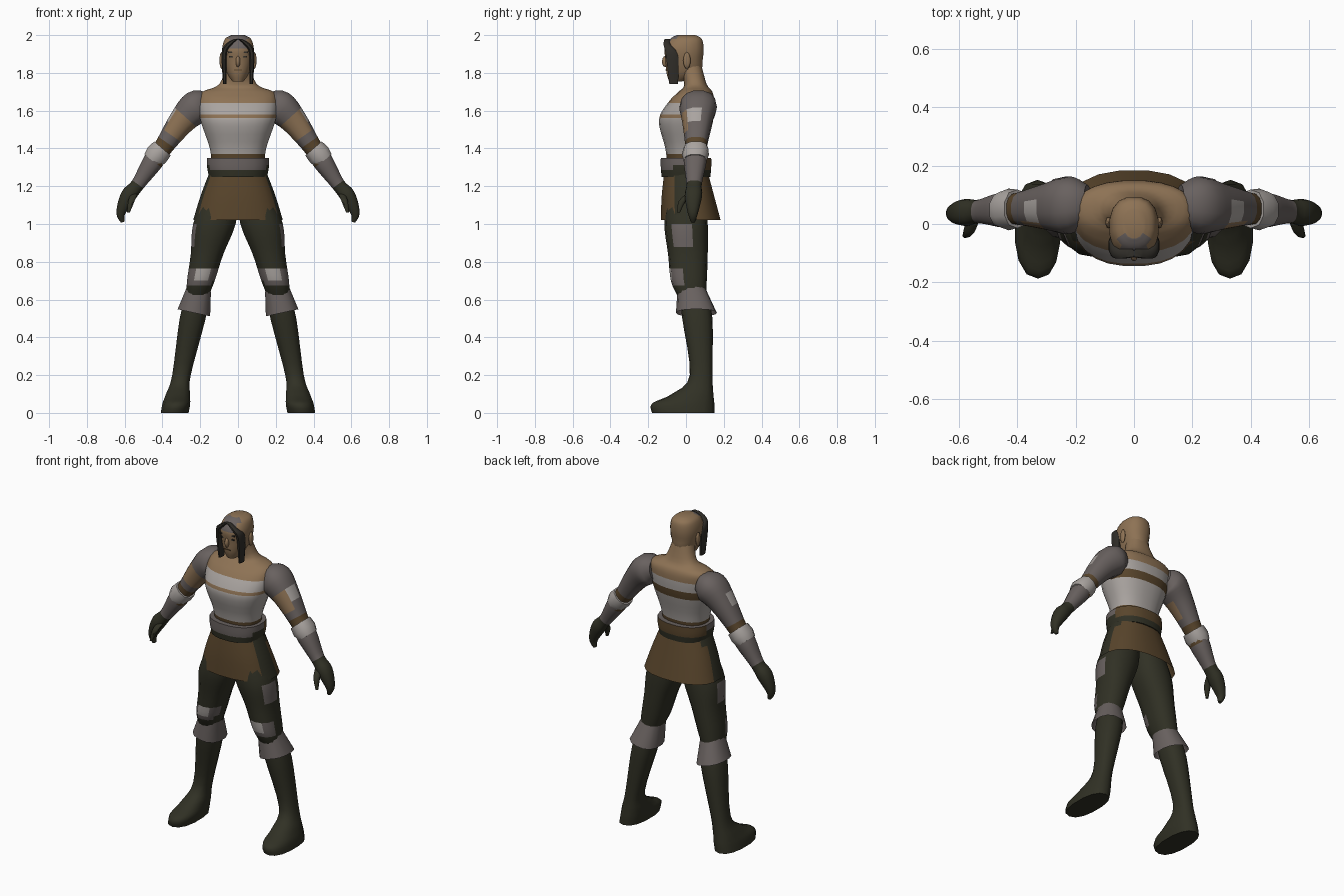
import bpy, bmesh, math
from mathutils import Matrix, Vector

cube = bpy.data.objects.get("Cube")
if cube:
    bpy.data.objects.remove(cube)


def material(name, *rgb):
    mat = bpy.data.materials.new(name)
    mat.use_nodes = True
    mat.diffuse_color = (*rgb, 1)
    shader = mat.node_tree.nodes["Principled BSDF"]
    shader.inputs["Base Color"].default_value = (*rgb, 1)
    return mat


MATERIALS = [
    material("skin", .27, .17, .09),
    material("light_cloth", .4, .37, .35),
    material("grey_cloth", .14, .12, .115),
    material("dark_green", .03, .03, .018),
    material("brown_leather", .1, .06, .025),
    material("dark_hair", .03, .027, .022),
]
SKIN, LIGHT, GREY, GREEN, BROWN, HAIR = range(len(MATERIALS))


def finish(name, bm, colour, side):
    """Colour the faces of a left-hand part, flip it to its side, shade it."""
    bmesh.ops.recalc_face_normals(bm, faces=bm.faces)
    for face in bm.faces:
        centre, normal = face.calc_center_median(), face.normal
        face.material_index = colour(centre, normal) if callable(colour) else colour
    if side < 0:
        bmesh.ops.scale(bm, verts=bm.verts, vec=(-1, 1, 1))
        bmesh.ops.reverse_faces(bm, faces=bm.faces)
    mesh = bpy.data.meshes.new(name)
    bm.to_mesh(mesh)
    bm.free()
    for mat in MATERIALS:
        mesh.materials.append(mat)
    part = bpy.data.objects.new(name, mesh)
    bpy.context.collection.objects.link(part)
    bpy.ops.object.select_all(action="DESELECT")
    part.select_set(True)
    bpy.context.view_layer.objects.active = part
    bpy.ops.object.shade_smooth_by_angle(angle=math.radians(50))


def spline(rings, steps):
    """Catmull-Rom curve through all the ring values."""
    padded = [rings[0], *rings, rings[-1]]
    result = []
    for a, b, c, d in zip(padded, padded[1:], padded[2:], padded[3:]):
        for step in range(steps):
            t = step / steps
            result.append([q + t * (r - p + t * (2*p - 5*q + 4*r - s + t * (3*q - p - 3*r + s))) / 2
                           for p, q, r, s in zip(a, b, c, d)])
    return result + [rings[-1]]


def loft(name, rings, colour, side=1, sides=14, steps=4, follow=False, caps=True, cuts=()):
    """Skin rings of (x, y, z, half width, half depth); follow tilts them along the path."""
    bm = bmesh.new()
    rings = spline(rings, steps)
    loops = []
    for i, (x, y, z, wide, deep) in enumerate(rings):
        across = Vector((1, 0, 0))
        if follow:
            before, after = rings[max(i - 1, 0)], rings[min(i + 1, len(rings) - 1)]
            across = Vector((before[2] - after[2], 0, after[0] - before[0])).normalized()
        loop = []
        for k in range(sides):
            turn = math.tau * (k + .5) / sides
            c, s = (math.copysign(abs(w) ** .85, w) for w in (math.cos(turn), math.sin(turn)))
            loop.append(bm.verts.new(Vector((x, y + deep * s, z)) + across * wide * c))
        loops.append(loop)
    for low, high in zip(loops, loops[1:]):
        for k in range(sides):
            bm.faces.new((low[k - 1], low[k], high[k], high[k - 1]))
    if caps:
        bm.faces.new(loops[0])
        bm.faces.new(loops[-1])
    for height in cuts:
        bmesh.ops.bisect_plane(bm, geom=[*bm.verts, *bm.edges, *bm.faces],
                               plane_co=(0, 0, height), plane_no=(0, 0, 1))
    finish(name, bm, colour, side)


def solid(name, make, centre, size, colour, side=1):
    """A primitive scaled to size and moved to centre."""
    bm = bmesh.new()
    make(bm)
    bm.transform(Matrix.Translation(centre) @ Matrix.Diagonal((*size, 1)))
    finish(name, bm, colour, side)


def box(bm):
    bmesh.ops.create_cube(bm, size=1)


def ball(bm):
    bmesh.ops.create_icosphere(bm, subdivisions=2, radius=.5)


def upright(*rows):
    return [(0, y, z, wide, deep) for z, y, wide, deep in rows]


def on_leg(*rows):
    """Rings centred on the outward line of the leg."""
    return [(.335 - .17 * z - .04 * z * z, y, z, wide, deep) for z, y, wide, deep in rows]


def on_arm(*rows):
    """Round rings that drift forward towards the hand."""
    return [(x, .08 - .07 * x, z, r, r * 1.1) for x, z, r in rows]


# Torso with a striped shirt
STRIPES = (1.37, 1.53, 1.56, 1.58, 1.64)


def shirt_colour(centre, normal):
    waist, back_low, low, high, top = STRIPES
    back = normal.y > .2
    if centre.z > top:
        return SKIN
    if centre.z < waist or (back and back_low < centre.z < high):
        return BROWN
    if low < centre.z < high:
        return SKIN
    return LIGHT


loft("torso", upright((1.3, 0, .14, .1), (1.4, 0, .15, .11), (1.55, 0, .2, .145),
                      (1.65, .03, .21, .12), (1.7, .05, .19, .09), (1.74, .05, .1, .06),
                      (1.85, .02, .06, .06)), shirt_colour, sides=24, cuts=STRIPES)


# Belt and skirt
def belt_colour(centre, normal):
    if centre.z < 1.28:
        return GREEN
    if normal.y > .3:
        return BROWN
    return GREEN if centre.x ** 2 > .02 and centre.z < 1.31 else GREY


def skirt_colour(centre, normal):
    return GREEN if abs(normal.x) > .8 and centre.y < .05 else BROWN


loft("belt", upright((1.25, 0, .155, .13), (1.3, 0, .165, .135), (1.35, 0, .165, .135)),
     belt_colour, sides=20)
loft("skirt", upright((1.28, 0, .15, .115), (1.15, .01, .2, .14), (1.02, .025, .24, .16)),
     skirt_colour, sides=20, caps=False)


# Head
def head_colour(centre, normal):
    fringe = centre.z > 1.93 and abs(centre.x) < .05 and centre.y < -.03
    nape = centre.z < 1.82 and centre.y > .03
    return GREY if fringe or nape else SKIN


loft("head", upright((1.755, -.055, .03, .035), (1.8, -.015, .06, .09), (1.87, -.01, .08, .1),
                     (1.93, -.01, .085, .105), (1.98, 0, .07, .085), (2, 0, .035, .05)),
     head_colour, sides=16)
solid("nose", ball, (0, -.11, 1.86), (.025, .035, .06), SKIN)
solid("mouth", box, (0, -.105, 1.815), (.04, .009, .005), BROWN)


# Sleeves, gloves and trousers
def arm_colour(centre, normal):
    along = centre.x - centre.z
    if along > -.68:
        return GREEN
    if -1.05 < along < -.9:
        return BROWN
    if -1.3 < along < -1.14 and normal.y < .3:
        return LIGHT if normal.x > .7 else SKIN
    return GREY


def trouser_colour(centre, normal):
    if .67 < centre.z < .77 and normal.y < -.3:
        return LIGHT if normal.y < -.95 and centre.z > .7 else GREY
    pocket = .87 < centre.z < 1 and normal.x > .8 and centre.y < .03
    return GREY if pocket else GREEN


for side, label in ((1, "left_"), (-1, "right_")):
    # Face and hair
    solid(label + "eye", box, (.03, -.103, 1.885), (.03, .009, .009), HAIR, side)
    solid(label + "eyebrow", box, (.03, -.105, 1.91), (.04, .009, .008), HAIR, side)
    solid(label + "ear", ball, (.088, .005, 1.865), (.02, .04, .09), SKIN, side)
    loft(label + "hair_lock", [(.01, -.1, 1.98, .012, .015), (.05, -.1, 1.95, .02, .02),
                               (.073, -.075, 1.9, .015, .035), (.07, -.065, 1.74, .01, .025)],
         HAIR, side, sides=8)

    # Arm and hand in one sweep, with cuff and thumb
    loft(label + "arm", on_arm((.16, 1.64, .06), (.22, 1.62, .09), (.3, 1.54, .072),
                               (.4, 1.4, .05), (.45, 1.33, .055), (.53, 1.21, .037),
                               (.58, 1.15, .042), (.62, 1.06, .025), (.61, 1.01, .01)),
         arm_colour, side, follow=True)
    loft(label + "elbow_cuff", on_arm((.4, 1.4, .06), (.43, 1.365, .065), (.455, 1.335, .055)),
         LIGHT, side, sides=10, steps=1, follow=True)
    loft(label + "thumb", [(.55, .02, 1.16, .02, .02), (.565, -.02, 1.12, .018, .02),
                           (.58, -.04, 1.06, .008, .008)], GREEN, side, sides=8)

    # Leg, knee cuff and boot
    loft(label + "trouser_leg", on_leg((1.15, 0, .09, .1), (1, 0, .115, .115),
                                       (.84, .01, .088, .105), (.7, .015, .075, .095),
                                       (.62, .03, .06, .075)), trouser_colour, side)
    loft(label + "knee_cuff", on_leg((.655, .03, .066, .075), (.53, .055, .09, .108)),
         GREY, side, steps=1, follow=True, caps=False)
    loft(label + "boot", on_leg((.63, .04, .06, .07), (.5, .06, .07, .08), (.2, .08, .05, .06),
                                (.1, .035, .065, .11), (.05, -.015, .075, .165),
                                (0, -.015, .075, .165)), GREEN, side)
